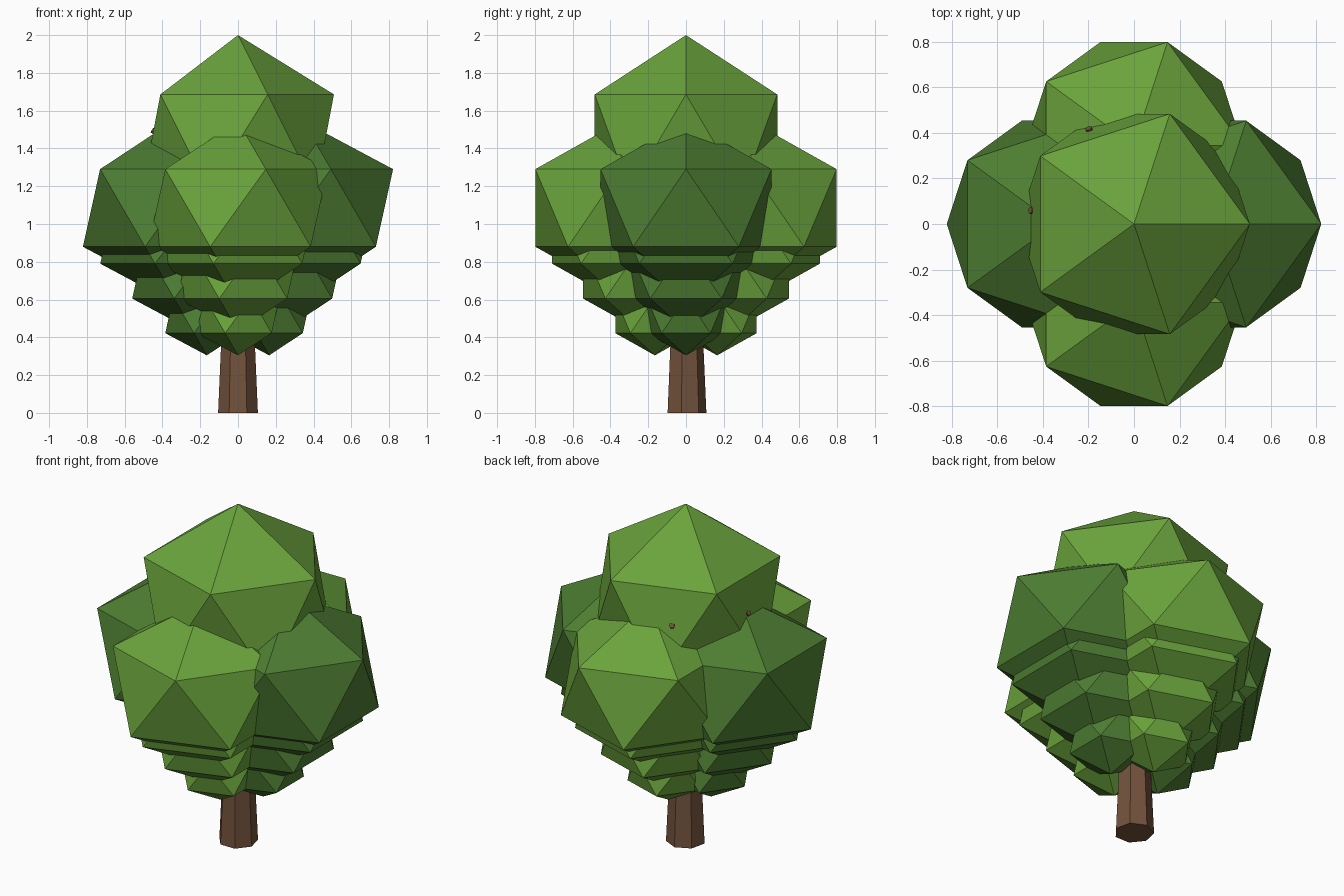
import bpy
import math
from mathutils import Vector

if "Cube" in bpy.data.objects:
    bpy.data.objects.remove(bpy.data.objects["Cube"])


def material(name, color):
    m = bpy.data.materials.new(name)
    m.diffuse_color = (*color, 1.0)
    m.use_nodes = True
    m.node_tree.nodes["Principled BSDF"].inputs["Base Color"].default_value = m.diffuse_color
    return m


LIGHT_GREEN = material("light_leaf_green", (0.144, 0.366, 0.045))
DARK_GREEN = material("dark_leaf_green", (0.075, 0.205, 0.032))
BARK = material("bark_brown", (0.171, 0.084, 0.045))


def leaf_clump(name, center, ring_radius, squash, mat):
    """Flat-faced icosahedron, sized by the radius of its vertex rings."""
    radius = ring_radius / 0.8944
    bpy.ops.mesh.primitive_ico_sphere_add(subdivisions=1, radius=radius, location=center)
    ob = bpy.context.object
    ob.name = name
    ob.scale.z = squash
    ob.data.materials.append(mat)
    return ob


def tapered_rod(name, start, end, r1, r2, sides):
    """Cone frustum running from start to end."""
    start, end = Vector(start), Vector(end)
    axis = end - start
    bpy.ops.mesh.primitive_cone_add(vertices=sides, radius1=r1, radius2=r2,
                                    depth=axis.length, location=(start + end) / 2)
    ob = bpy.context.object
    ob.name = name
    if axis.xy.length > 1e-6:
        ob.rotation_euler = axis.to_track_quat('Z', 'Y').to_euler()
    ob.data.materials.append(BARK)
    return ob


# Seven-sided tapering trunk
tapered_rod("trunk", (0, 0, 0), (0, 0, 1.3), 0.108, 0.05, 7)

# Twigs whose tips just break through the crown
for i, tip in enumerate([(-0.455, 0.06, 1.497), (-0.20, 0.42, 1.49)]):
    tapered_rod(f"twig_{i + 1}", (0, 0, 1.2), tip, 0.03, 0.015, 7)

# Four-way foliage tiers: offset from trunk, centre height, ring radius
TIERS = [(0.165, 0.517, 0.220),
         (0.238, 0.744, 0.322),
         (0.309, 0.971, 0.420),
         (0.345, 1.085, 0.476)]
SIDES = [("right", 1, 0, DARK_GREEN), ("back", 0, 1, LIGHT_GREEN),
         ("left", -1, 0, DARK_GREEN), ("front", 0, -1, LIGHT_GREEN)]
for t, (offset, z, ring) in enumerate(TIERS):
    for side, dx, dy, mat in SIDES:
        leaf_clump(f"leaf_clump_{side}_{t + 1}", (dx * offset, dy * offset, z),
                   ring, 0.863, mat)

# Crown clump on top
leaf_clump("leaf_crown", (0, 0, 1.432), 0.508, 1.0, LIGHT_GREEN)
